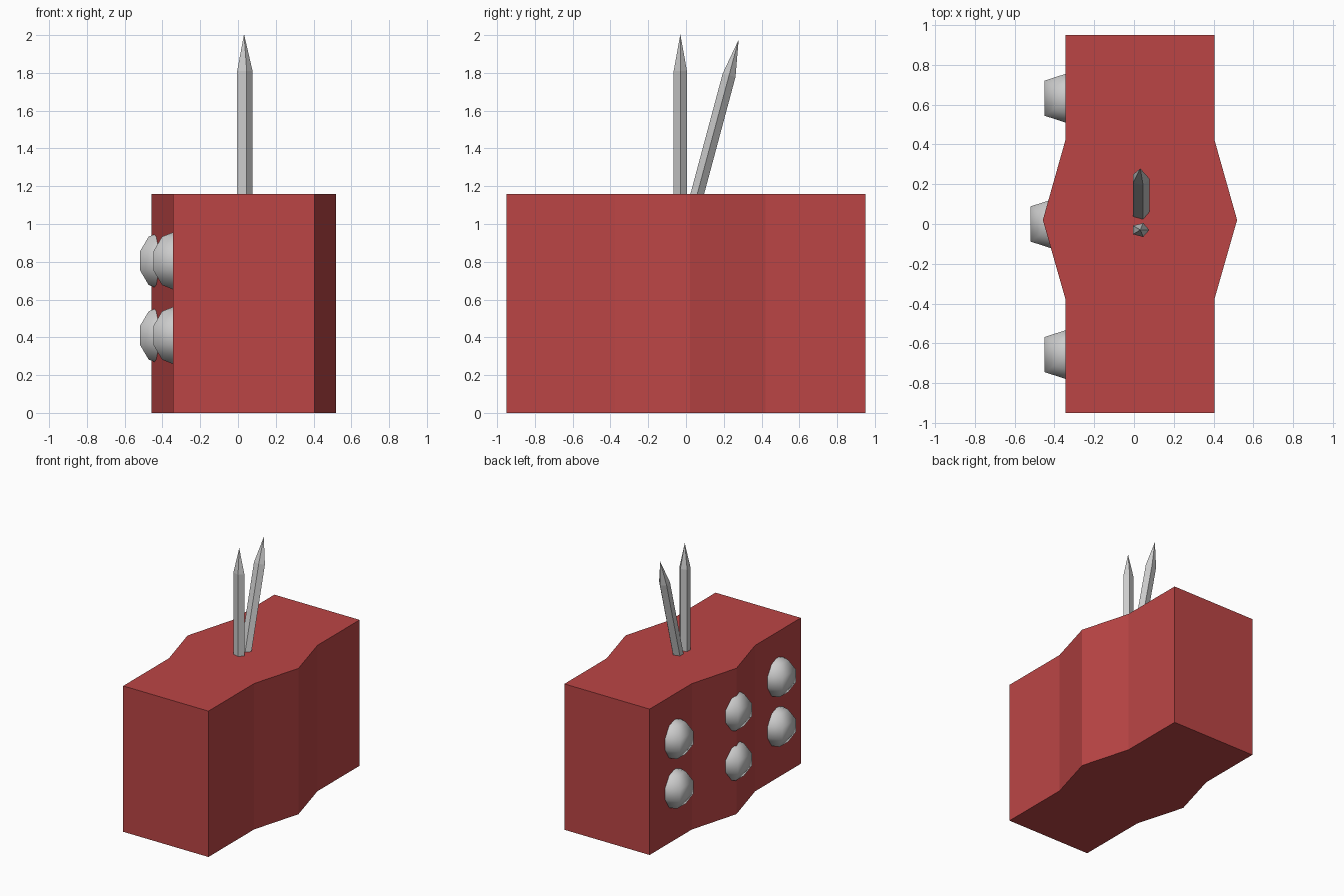
import bpy, bmesh
from math import sin, cos, radians, pi

if "Cube" in bpy.data.objects:
    bpy.data.objects.remove(bpy.data.objects["Cube"])

SIDES = 5


def finish(bm, name, smooth=False):
    bmesh.ops.recalc_face_normals(bm, faces=bm.faces)
    for f in bm.faces:
        f.smooth = smooth
    me = bpy.data.meshes.new(name)
    bm.to_mesh(me)
    bm.free()
    ob = bpy.data.objects.new(name, me)
    bpy.context.collection.objects.link(ob)
    return ob


def lathe(name, profile, start=0.0, smooth=False):
    """Five-sided solid of (radius, z) rings; zero radius makes a pole."""
    bm = bmesh.new()
    rings = []
    for r, z in profile:
        n = SIDES if r > 0 else 1
        rings.append([bm.verts.new((r * cos(start + 2 * pi * i / SIDES),
                                    r * sin(start + 2 * pi * i / SIDES), z))
                      for i in range(n)])
    for a, b in zip(rings, rings[1:]):
        for i in range(SIDES):
            j = (i + 1) % SIDES
            quad = [a[i % len(a)], a[j % len(a)], b[j % len(b)], b[i % len(b)]]
            bm.faces.new(list(dict.fromkeys(quad)))
    if len(rings[0]) > 1:
        bm.faces.new(rings[0][::-1])
    return finish(bm, name, smooth)


# Red block with a pointed bulge on both long sides
H = 1.16
CX = 0.03
right = [(0.375, -0.95), (0.375, -0.375), (0.488, 0.02), (0.375, 0.42), (0.375, 0.95)]
outline = [(CX + x, y) for x, y in right] + [(CX - x, y) for x, y in reversed(right)]
bm = bmesh.new()
face = bm.faces.new([bm.verts.new((x, y, 0)) for x, y in outline])
ext = bmesh.ops.extrude_face_region(bm, geom=[face])
bmesh.ops.translate(bm, vec=(0, 0, H),
                    verts=[v for v in ext["geom"] if isinstance(v, bmesh.types.BMVert)])
body = finish(bm, "block_body")
red = bpy.data.materials.new("red")
red.diffuse_color = (0.50, 0.06, 0.06, 1)
red.use_nodes = True
red.node_tree.nodes["Principled BSDF"].inputs["Base Color"].default_value = red.diffuse_color
body.data.materials.append(red)

# Six smooth knobs, half sunk into the left side
R = 0.158
arc = [(0, -R)] + [(R * cos(radians(a)), R * sin(radians(a))) for a in (-54, -18, 18, 54)] + [(0, R)]
for x, y in ((-0.327, -0.656), (-0.398, 0.0), (-0.327, 0.632)):
    for z in (0.41, 0.805):
        lathe("side_knob", arc, smooth=True).location = (x, y, z)

# Two pointed spikes on top, one leaning back
for y, lean in ((-0.03, 0), (0.06, -15)):
    spike = lathe("top_spike", [(0.045, -0.12), (0.045, 0.65), (0, 0.845)])
    spike.location = (0.032, y, H)
    spike.rotation_euler.x = radians(lean)
    spike.scale.y = 0.82
